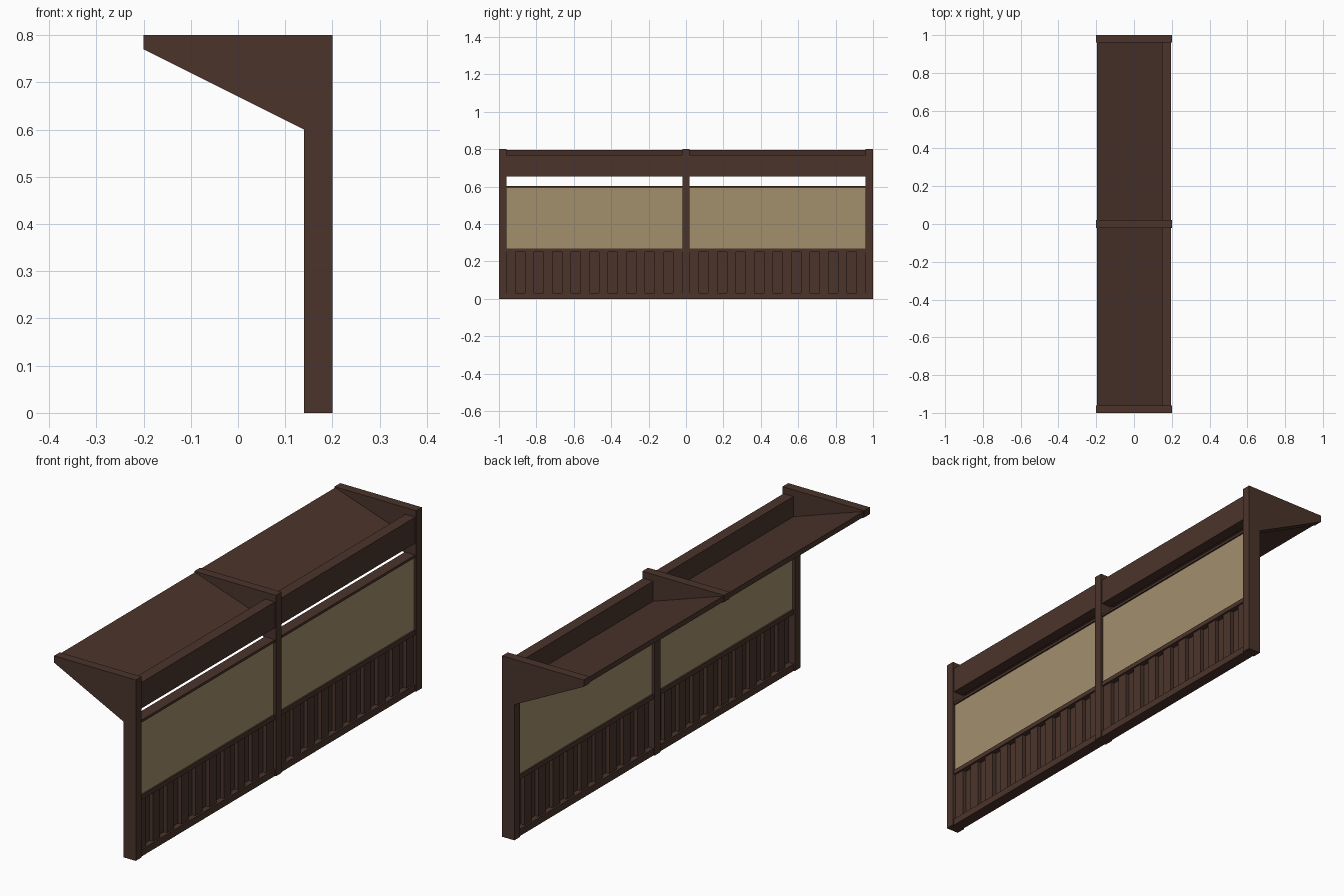
import bpy

if "Cube" in bpy.data.objects:
    bpy.data.objects.remove(bpy.data.objects["Cube"])


def material(name, rgb):
    m = bpy.data.materials.new(name)
    m.diffuse_color = (*rgb, 1)
    m.use_nodes = True
    m.node_tree.nodes["Principled BSDF"].inputs["Base Color"].default_value = m.diffuse_color
    return m


BROWN = material("dark brown wood", (0.069, 0.034, 0.024))
TAN = material("tan panel", (0.365, 0.275, 0.152))


def extrude_xz(name, pts, y0, y1, mat):
    """Extrude an x-z profile along y."""
    n = len(pts)
    verts = [(x, y, z) for y in (y0, y1) for x, z in pts]
    faces = [tuple(range(n)), tuple(range(2 * n - 1, n - 1, -1))]
    faces += [(i, i + n, (i + 1) % n + n, (i + 1) % n) for i in range(n)]
    mesh = bpy.data.meshes.new(name)
    mesh.from_pydata(verts, [], faces)
    mesh.materials.append(mat)
    ob = bpy.data.objects.new(name, mesh)
    bpy.context.collection.objects.link(ob)
    return ob


def box(name, x0, x1, y0, y1, z0, z1, mat=BROWN):
    return extrude_xz(name, [(x0, z0), (x1, z0), (x1, z1), (x0, z1)], y0, y1, mat)


# Posts with roof brackets, at both ends and in the middle
bracket = [(0.14, 0), (0.2, 0), (0.2, 0.8), (-0.2, 0.8), (-0.2, 0.77), (0.14, 0.6)]
for name, y0, y1 in (("front_post", -1, -0.96), ("middle_post", -0.02, 0.02),
                     ("back_post", 0.96, 1)):
    extrude_xz(name, bracket, y0, y1, BROWN)

# Two bays between the posts
for side, y0, y1 in (("front", -0.96, -0.02), ("back", 0.02, 0.96)):
    # Roof sloping down to the gutter beam
    extrude_xz(side + "_roof", [(-0.197, 0.772), (0.15, 0.657), (0.15, 0.68), (-0.197, 0.796)],
               y0, y1, BROWN)
    box(side + "_beam", 0.147, 0.195, y0, y1, 0.655, 0.77)
    # Rails and tan panel
    box(side + "_bottom_rail", 0.145, 0.195, y0, y1, 0.0, 0.03)
    box(side + "_middle_rail", 0.145, 0.195, y0, y1, 0.25, 0.27)
    box(side + "_top_rail", 0.145, 0.195, y0, y1, 0.592, 0.603)
    box(side + "_panel", 0.152, 0.188, y0, y1, 0.27, 0.592, TAN)
    # Alternating slats, outer and inner
    count = 19
    w = (y1 - y0) / count
    for i in range(count):
        xa, xb = (0.17, 0.187) if i % 2 == 0 else (0.153, 0.17)
        box(f"{side}_slat_{i}", xa, xb, y0 + i * w, y0 + (i + 1) * w, 0.03, 0.25)
